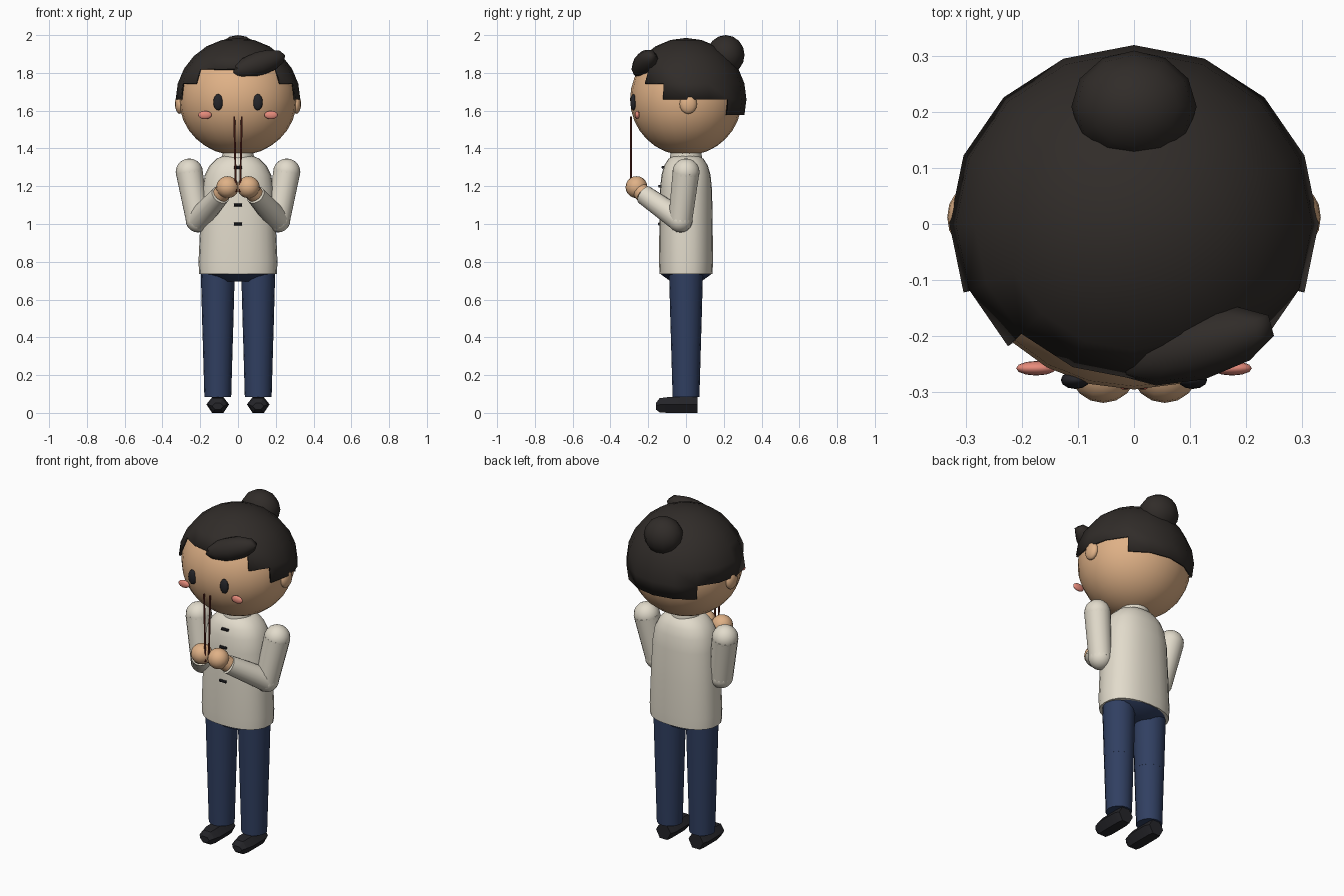
import bpy, bmesh
from math import atan2, asin, degrees, radians, cos, sin, pi
from mathutils import Vector

if "Cube" in bpy.data.objects:
    bpy.data.objects.remove(bpy.data.objects["Cube"])


def mat(name, rgb):
    m = bpy.data.materials.new(name)
    m.diffuse_color = (*rgb, 1)
    m.use_nodes = True
    m.node_tree.nodes["Principled BSDF"].inputs["Base Color"].default_value = m.diffuse_color
    return m


SKIN = mat("skin", (0.74, 0.44, 0.24))
HAIR = mat("hair", (0.03, 0.025, 0.022))
CLOTH = mat("cream_cloth", (0.76, 0.71, 0.60))
BLUE = mat("navy_cloth", (0.03, 0.05, 0.12))
BLACK = mat("black", (0.018, 0.018, 0.022))
PINK = mat("blush", (0.80, 0.26, 0.20))
WOOD = mat("dark_red_wood", (0.16, 0.03, 0.02))


def finish(bm, name, m, angle=40):
    bmesh.ops.recalc_face_normals(bm, faces=bm.faces)
    me = bpy.data.meshes.new(name)
    bm.to_mesh(me)
    bm.free()
    ob = bpy.data.objects.new(name, me)
    bpy.context.collection.objects.link(ob)
    me.materials.append(m)
    bpy.context.view_layer.objects.active = ob
    ob.select_set(True)
    bpy.ops.object.shade_smooth_by_angle(angle=radians(angle))
    ob.select_set(False)
    return ob


def ball(name, loc, size, m, seg=16, rings=10, rot=(0, 0, 0)):
    bm = bmesh.new()
    bmesh.ops.create_uvsphere(bm, u_segments=seg, v_segments=rings, radius=1)
    ob = finish(bm, name, m, 60)
    ob.location, ob.scale = loc, size
    ob.rotation_euler = [radians(a) for a in rot]
    return ob


def limb(name, a, b, ra, rb, m, seg=16):
    a, b = Vector(a), Vector(b)
    bm = bmesh.new()
    bmesh.ops.create_cone(bm, cap_ends=True, segments=seg, radius1=ra, radius2=rb,
                          depth=(b - a).length)
    ob = finish(bm, name, m)
    ob.location = (a + b) / 2
    ob.rotation_euler = (b - a).to_track_quat('Z', 'Y').to_euler()
    return ob


def loft(name, rings, m, angle=40):
    bm = bmesh.new()
    loops = [[bm.verts.new(p) for p in r] for r in rings]
    n = len(loops[0])
    for lo, hi in zip(loops, loops[1:]):
        for i in range(n):
            j = (i + 1) % n
            bm.faces.new((lo[i], lo[j], hi[j], hi[i]))
    bm.faces.new(loops[0])
    bm.faces.new(loops[-1])
    return finish(bm, name, m, angle)


def oval(z, rx, ry, power=2.0, n=24):
    e = 2 / power
    pts = []
    for i in range(n):
        c, s = cos(2 * pi * i / n), sin(2 * pi * i / n)
        pts.append((rx * abs(c) ** e * (1 if c > 0 else -1),
                    ry * abs(s) ** e * (1 if s > 0 else -1), z))
    return pts


# Head
ball("head", (0, 0, 1.66), (0.312, 0.296, 0.297), SKIN, 24, 16)

# Hair cap: sphere with a stepped hairline
bm = bmesh.new()
bmesh.ops.create_uvsphere(bm, u_segments=16, v_segments=12, radius=1)
bare = []
for f in bm.faces:
    c = f.calc_center_median().normalized()
    side = degrees(atan2(c.y, abs(c.x)))
    hem = -15 if side > 45 else 0 if side > -22.5 else 15 if side > -45 else 30
    if degrees(asin(c.z)) < hem:
        bare.append(f)
bmesh.ops.delete(bm, geom=bare, context='FACES')
bmesh.ops.scale(bm, vec=(0.33, 0.32, 0.325), verts=bm.verts)
cap = finish(bm, "hair_cap", HAIR)
cap.location.z = 1.66
sol = cap.modifiers.new("thickness", 'SOLIDIFY')
sol.thickness, sol.offset = 0.01, -1

# Bun and side-swept fringe
ball("hair_bun", (0, 0.21, 1.895), (0.112, 0.1, 0.105), HAIR, 12, 8)
ball("fringe", (0.11, -0.218, 1.847), (0.155, 0.062, 0.064), HAIR, 10, 6, (0, -18, 15))

# Jacket, collar and hips
loft("jacket", [oval(z, rx, ry, 2.3) for z, rx, ry in (
    (0.735, 0.206, 0.14), (0.80, 0.209, 0.143), (1.0, 0.20, 0.141), (1.18, 0.19, 0.138),
    (1.26, 0.176, 0.13), (1.31, 0.15, 0.115), (1.345, 0.115, 0.093), (1.36, 0.08, 0.07))],
    CLOTH, 50)
limb("collar", (0, 0, 1.32), (0, 0, 1.375), 0.088, 0.082, CLOTH)
limb("neck", (0, 0, 1.33), (0, 0, 1.42), 0.07, 0.07, SKIN)
loft("hips", [oval(0.695, 0.11, 0.08), oval(0.735, 0.19, 0.135), oval(0.78, 0.19, 0.13)], BLUE)

# Front toggles
for i, y in enumerate((-0.142, -0.142, -0.14, -0.122)):
    z = 1.0 + 0.1 * i
    limb(f"toggle_{i + 1}", (-0.021, y, z), (0.021, y, z), 0.008, 0.008, BLACK, 8)

# Shoe cross-section in x, z
SHOE = ((-0.06, 0.045), (-0.03, 0.083), (0.03, 0.083), (0.06, 0.045), (0.03, 0.0), (-0.03, 0.0))

for s, tag in ((-1, "right"), (1, "left")):
    # Face
    ball(f"{tag}_ear", (s * 0.308, 0.012, 1.635), (0.026, 0.046, 0.052), SKIN, 12, 8)
    ball(f"{tag}_eye", (s * 0.105, -0.279, 1.645), (0.026, 0.016, 0.043), BLACK, 12, 8)
    ball(f"{tag}_cheek", (s * 0.175, -0.258, 1.577), (0.036, 0.013, 0.022), PINK, 12, 8)

    # Leg and shoe
    x = s * 0.107
    limb(f"{tag}_thigh", (x, 0, 0.42), (x, 0, 0.75), 0.081, 0.09, BLUE)
    limb(f"{tag}_shin", (x, 0, 0.085), (x, 0, 0.43), 0.071, 0.081, BLUE)
    loft(f"{tag}_shoe", [[(x + u * k, y, 0.03 + (v - 0.03) * h) for u, v in SHOE]
                         for y, k, h in ((0.06, 0.8, 1), (0.03, 1, 1), (-0.10, 1, 1),
                                         (-0.14, 0.8, 0.9), (-0.16, 0.5, 0.4))], BLACK, 20)

    # Arm bent towards the chest
    shoulder, elbow = (s * 0.258, 0, 1.275), (s * 0.212, -0.03, 1.02)
    wrist, hand = (s * 0.092, -0.222, 1.155), (s * 0.055, -0.262, 1.195)
    ball(f"{tag}_shoulder", shoulder, (0.072,) * 3, CLOTH)
    limb(f"{tag}_upper_arm", shoulder, elbow, 0.072, 0.064, CLOTH)
    ball(f"{tag}_elbow", elbow, (0.065,) * 3, CLOTH)
    limb(f"{tag}_forearm", elbow, wrist, 0.064, 0.052, CLOTH)
    limb(f"{tag}_wrist", wrist, hand, 0.045, 0.045, SKIN)
    ball(f"{tag}_hand", hand, (0.06, 0.058, 0.058), SKIN)

    # Thin stick held between the hands
    limb(f"{tag}_stick", (s * 0.011, -0.291, 1.17), (s * 0.02, -0.291, 1.57), 0.005, 0.005,
         WOOD, 8)
